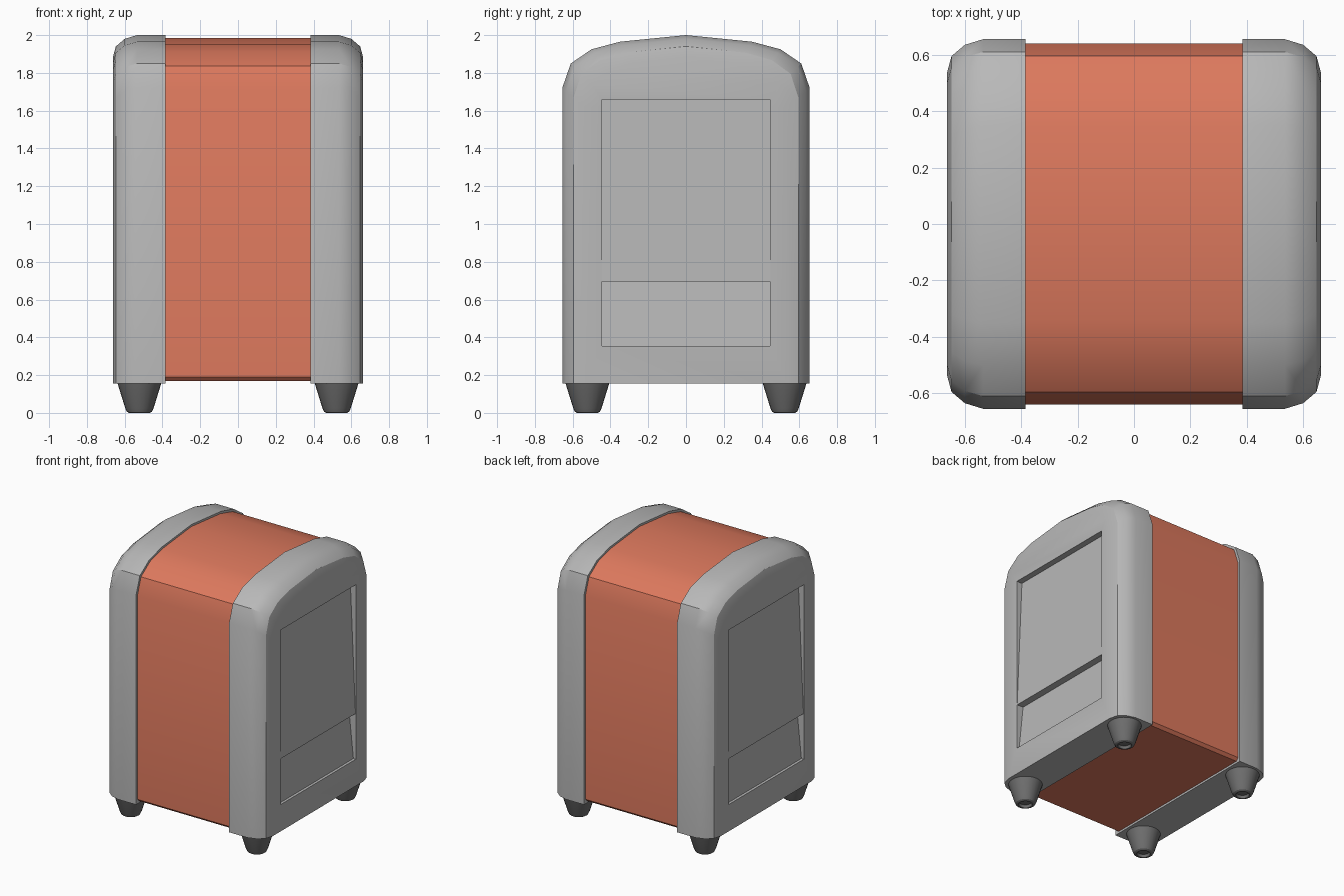
import bpy, bmesh, math

cube = bpy.data.objects.get("Cube")
if cube:
    bpy.data.objects.remove(cube, do_unlink=True)


def material(name, rgb):
    m = bpy.data.materials.new(name)
    m.use_nodes = True
    m.diffuse_color = (*rgb, 1)
    m.node_tree.nodes["Principled BSDF"].inputs["Base Color"].default_value = (*rgb, 1)
    return m


GREY = material("brushed grey", (0.48, 0.48, 0.48))
ORANGE = material("warm orange", (0.72, 0.19, 0.11))
DARK = material("dark grey", (0.16, 0.16, 0.16))

FLOOR = 0.155
HALF_Y, TOP, OUTER_X, INNER_X = 0.655, 2.0, 0.663, 0.385
SHOULDER = [(HALF_Y, 1.72), (0.61, 1.85), (0.50, 1.925), (0.35, 1.965)]


def loft(name, rings, mat, closed=True):
    """Skin a list of equal-length rings and cap both ends."""
    bm = bmesh.new()
    loops = [[bm.verts.new(p) for p in ring] for ring in rings]
    n = len(loops[0])
    for a, b in zip(loops, loops[1:]):
        for i in range(n):
            j = (i + 1) % n
            bm.faces.new((a[i], a[j], b[j], b[i]))
    bm.faces.new(loops[0])
    bm.faces.new(loops[-1])
    bmesh.ops.recalc_face_normals(bm, faces=bm.faces)
    mesh = bpy.data.meshes.new(name)
    bm.to_mesh(mesh)
    bm.free()
    obj = bpy.data.objects.new(name, mesh)
    bpy.context.collection.objects.link(obj)
    mesh.materials.append(mat)
    return obj


def activate(obj):
    bpy.ops.object.select_all(action='DESELECT')
    obj.select_set(True)
    bpy.context.view_layer.objects.active = obj


def smooth(obj):
    activate(obj)
    bpy.ops.object.shade_smooth_by_angle(angle=math.radians(30))


def arch(x, inset, floor=FLOOR, chamfer=0.0):
    """Domed outline at x, pulled in by inset at the sides and top."""
    sy = 1 - inset / HALF_Y
    sz = (TOP - inset - floor) / (TOP - floor)
    half = [(y * sy, floor + (z - floor) * sz) for y, z in SHOULDER]
    edge = HALF_Y * sy
    if chamfer:
        half = [(edge - chamfer, floor), (edge, floor + chamfer)] + half
    else:
        half = [(edge, floor)] + half
    pts = half + [(0, TOP - inset)] + [(-y, z) for y, z in reversed(half)]
    return [(x, y, z) for y, z in pts]


# Orange middle body
body = loft("middle_body", [arch(s * 0.45, 0.015, 0.17, 0.02) for s in (-1, 1)], ORANGE)
smooth(body)

# Grey end shells with rounded outer rims and slanted recessed panels
RIM = [(INNER_X, 0), (0.535, 0), (0.60, 0.02), (0.647, 0.06), (OUTER_X, 0.12)]
RECESS = [(-0.05, 1.66), (0.045, 1.66), (0.003, 0.695),
          (0.055, 0.695), (0.02, 0.355), (-0.05, 0.355)]
for side, s in (("left", 1), ("right", -1)):
    shell = loft(side + "_shell", [arch(s * x, inset) for x, inset in RIM], GREY)
    cutter = loft(side + "_panel_cutter",
                  [[(s * (OUTER_X - d), y, z) for d, z in RECESS] for y in (-0.445, 0.445)],
                  GREY)
    cutter.hide_render = True
    cut = shell.modifiers.new("panel_recess", 'BOOLEAN')
    cut.operation = 'DIFFERENCE'
    cut.solver = 'EXACT'
    cut.object = cutter
    activate(shell)
    bpy.ops.object.modifier_apply(modifier=cut.name)
    bpy.data.objects.remove(cutter, do_unlink=True)
    smooth(shell)

# Tapered feet with a hollow underside
FOOT = [(0.117, 0.16), (0.075, 0.025), (0.066, 0.006), (0.056, 0),
        (0.046, 0), (0.04, 0.02)]
SIDES = 24
for side, sx in (("left", 1), ("right", -1)):
    for end, sy in (("front", -1), ("back", 1)):
        rings = [[(sx * 0.522 + r * math.cos(math.tau * i / SIDES),
                   sy * 0.522 + r * math.sin(math.tau * i / SIDES), z)
                  for i in range(SIDES)] for r, z in FOOT]
        smooth(loft(f"{end}_{side}_foot", rings, DARK))
